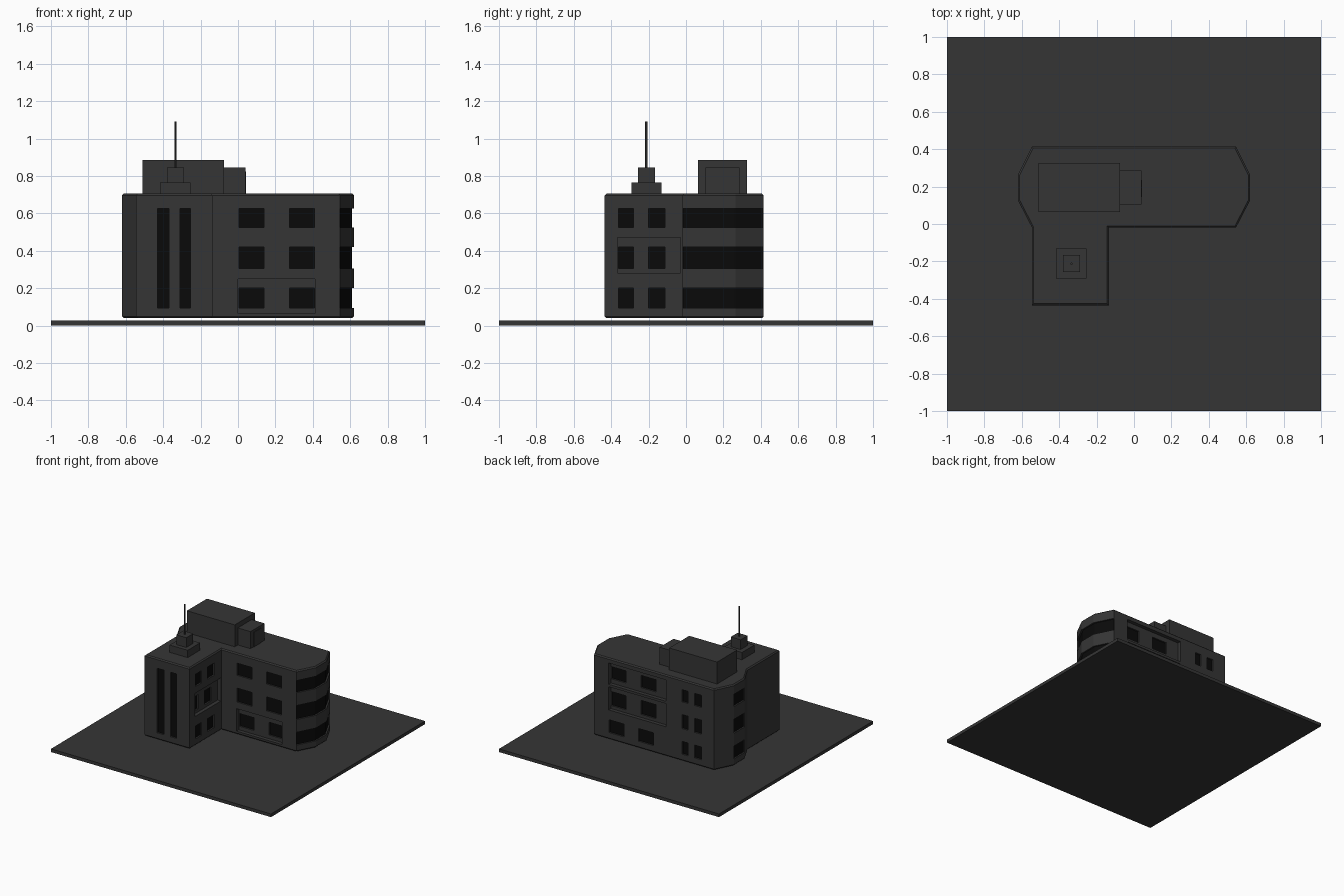
import bpy, bmesh, math
from mathutils import Vector

if "Cube" in bpy.data.objects:
    bpy.data.objects.remove(bpy.data.objects["Cube"])


def material(name, value):
    m = bpy.data.materials.new(name)
    m.diffuse_color = (value, value, value, 1)
    m.use_nodes = True
    m.node_tree.nodes["Principled BSDF"].inputs["Base Color"].default_value = m.diffuse_color
    return m


WALL = material("dark_grey", 0.036)
GLASS = material("window_black", 0.003)


def finish(name, bm, mats):
    me = bpy.data.meshes.new(name)
    bm.to_mesh(me)
    bm.free()
    for m in mats:
        me.materials.append(m)
    ob = bpy.data.objects.new(name, me)
    bpy.context.collection.objects.link(ob)
    return ob


def box(name, x0, x1, y0, y1, z0, z1):
    bm = bmesh.new()
    bmesh.ops.create_cube(bm, size=1)
    for v in bm.verts:
        v.co = ((x0 + x1) / 2 + v.co.x * (x1 - x0),
                (y0 + y1) / 2 + v.co.y * (y1 - y0),
                (z0 + z1) / 2 + v.co.z * (z1 - z0))
    return finish(name, bm, [WALL])


# Building footprint, counterclockwise
PLAN = [(-.545, -.435), (-.135, -.435), (-.135, -.02), (.545, -.02),
        (.62, .125), (.62, .265), (.545, .415), (-.545, .415),
        (-.62, .265), (-.62, .125), (-.545, -.02)]
PLAN = [Vector(p) for p in PLAN]
N = len(PLAN)
Z0, Z1, CH = .04, .705, .009          # bottom, top, chamfer
FLOORS = [(.095, .20), (.305, .42), (.525, .625)]
RECESS, BALCONY = .012, .03


def edge_dir(i):
    return (PLAN[(i + 1) % N] - PLAN[i]).normalized()


def inset_plan(d):
    out = []
    for i, p in enumerate(PLAN):
        a, b = edge_dir(i - 1), edge_dir(i)
        n1, n2 = Vector((a.y, -a.x)), Vector((b.y, -b.x))
        out.append(p - (n1 + n2) / (1 + n1.dot(n2)) * d)
    return out


def wall(bm, i, openings, open_ends=(False, False)):
    """One wall as a grid; openings are (u0, u1, z0, z1, depth, material)."""
    p, d = PLAN[i], edge_dir(i)
    n = Vector((d.y, -d.x))
    length = (PLAN[(i + 1) % N] - p).length
    us, zs = {0, length}, {Z0 + CH, Z1 - CH}
    for o in openings:
        us |= set(o[0:2])
        zs |= set(o[2:4])
    us, zs = sorted(us), sorted(zs)

    def cell(a, b):
        res = (0, 0)
        if 0 <= a < len(us) - 1 and 0 <= b < len(zs) - 1:
            u, z = (us[a] + us[a + 1]) / 2, (zs[b] + zs[b + 1]) / 2
            for o in openings:
                if o[0] < u < o[1] and o[2] < z < o[3]:
                    res = (o[4], o[5])
        return res

    def pt(u, z, depth):
        q = p + d * u - n * depth
        return bm.verts.new((q.x, q.y, z))

    def quad(pts, mat=0):
        bm.faces.new([pt(*q) for q in pts]).material_index = mat

    for a in range(len(us)):
        for b in range(len(zs)):
            dep, mat = cell(a, b)
            if a < len(us) - 1 and b < len(zs) - 1:
                quad([(us[a], zs[b], dep), (us[a + 1], zs[b], dep),
                      (us[a + 1], zs[b + 1], dep), (us[a], zs[b + 1], dep)], mat)
            # side reveals
            left = cell(a - 1, b)[0]
            skip = (a == 0 and open_ends[0]) or (a == len(us) - 1 and open_ends[1])
            if b < len(zs) - 1 and left != dep and not skip:
                quad([(us[a], zs[b], left), (us[a], zs[b], dep),
                      (us[a], zs[b + 1], dep), (us[a], zs[b + 1], left)])
            # sills and heads
            low = cell(a, b - 1)[0]
            if a < len(us) - 1 and low != dep:
                quad([(us[a], zs[b], low), (us[a + 1], zs[b], low),
                      (us[a + 1], zs[b], dep), (us[a], zs[b], dep)])


def windows(start, spans, floors, depth=0):
    """Windows from world coordinates along the wall's axis."""
    return [(*sorted((abs(s - start), abs(e - start))), *f, depth + RECESS, 1)
            for s, e in spans for f in floors]


def balcony(start, s, e, z0, z1):
    return [(*sorted((abs(s - start), abs(e - start))), z0, z1, BALCONY, 0)]


NARROW = [(-.43, -.37), (-.31, -.255)]
WIDE = [(.005, .14), (.275, .41)]
SIDE = [(-.362, -.28), (-.20, -.112)]
openings = {i: [] for i in range(N)}
# wing front: two tall strips
openings[0] = windows(-.545, NARROW, [(.095, .625)])
# wing side: balcony on the middle floor
openings[1] = (balcony(-.435, -.365, -.03, .28, .47)
               + windows(-.435, SIDE, [FLOORS[0], FLOORS[2]])
               + windows(-.435, SIDE, [FLOORS[1]], BALCONY))
# main front: balcony on the ground floor
openings[2] = (balcony(-.135, 0, .413, .065, .25)
               + windows(-.135, WIDE, FLOORS[1:])
               + windows(-.135, WIDE, FLOORS[:1], BALCONY))
# back: balconies on the two upper floors
openings[6] = (balcony(.545, -.11, .413, .28, .47)
               + balcony(.545, -.11, .413, .49, .665)
               + windows(.545, WIDE, FLOORS[1:], BALCONY)
               + windows(.545, WIDE, FLOORS[:1])
               + windows(.545, NARROW, FLOORS))
# right bow: continuous window bands; left bow: middle face only
for i in (3, 4, 5, 8):
    length = (PLAN[(i + 1) % N] - PLAN[i]).length
    openings[i] = [(0, length, *f, RECESS, 1) for f in FLOORS]
ends = {3: (False, True), 4: (True, True), 5: (True, False)}

bm = bmesh.new()
for i in range(N):
    wall(bm, i, openings[i], ends.get(i, (False, False)))
# chamfers, roof and underside
small = inset_plan(CH)
for z_wall, z_cap in ((Z1 - CH, Z1), (Z0 + CH, Z0)):
    outer = [bm.verts.new((p.x, p.y, z_wall)) for p in PLAN]
    inner = [bm.verts.new((p.x, p.y, z_cap)) for p in small]
    top = z_cap > z_wall
    for i in range(N):
        j = (i + 1) % N
        f = [outer[i], outer[j], inner[j], inner[i]]
        bm.faces.new(f if top else f[::-1])
    bm.faces.new(inner if top else inner[::-1])
bmesh.ops.remove_doubles(bm, verts=bm.verts, dist=1e-5)
finish("building", bm, [WALL, GLASS])

# Ground slab
box("base_slab", -1, 1, -1, 1, 0, .026)

# Rooftop rooms
box("roof_room", -.51, -.075, .065, .325, .70, .885)
box("roof_entry", -.075, .04, .105, .285, .70, .845)
box("roof_door", .04, .044, .145, .235, .70, .825)

# Antenna with stepped base
box("antenna_base", -.417, -.253, -.292, -.13, .70, .765)
box("antenna_block", -.38, -.29, -.257, -.167, .765, .845)
bm = bmesh.new()
bmesh.ops.create_cone(bm, cap_ends=True, segments=6, radius1=.0065,
                      radius2=.0065, depth=.245)
bmesh.ops.translate(bm, verts=bm.verts, vec=(-.335, -.212, .9675))
finish("antenna_mast", bm, [WALL])
